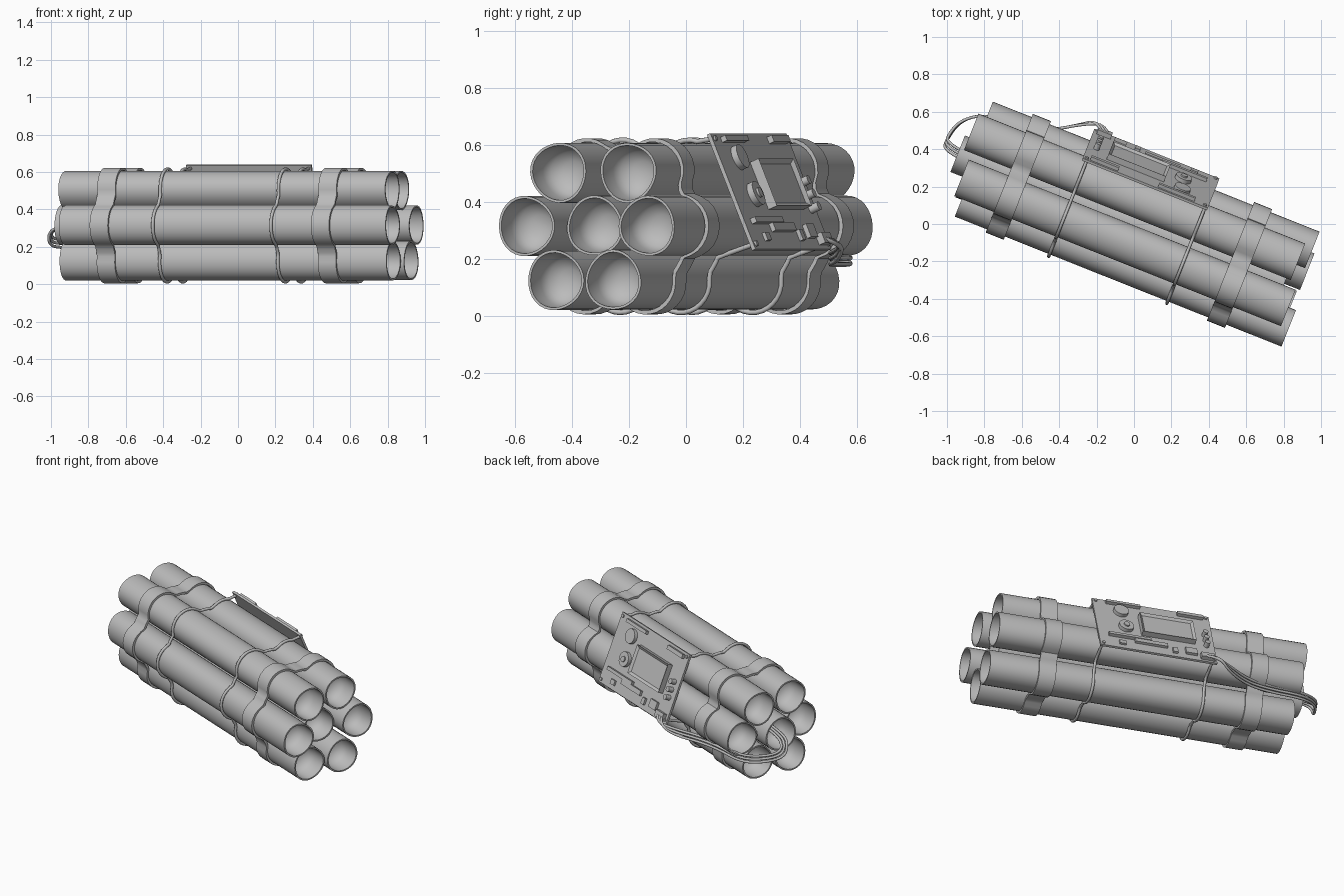
import bpy, bmesh, math
from mathutils import Matrix, Vector

cube = bpy.data.objects.get("Cube")
if cube:
    bpy.data.objects.remove(cube, do_unlink=True)

grey = bpy.data.materials.new("plain grey")
grey.use_nodes = True
grey.diffuse_color = (0.5, 0.5, 0.5, 1)
grey.node_tree.nodes["Principled BSDF"].inputs["Base Color"].default_value = (0.5, 0.5, 0.5, 1)

# Bundle frame: x runs along the tubes, y points to the back
BUNDLE = Matrix.Rotation(math.radians(-21.7), 4, "Z")
MID = 0.315
R = 0.105
LENGTH = 1.88
# name: across, height, right end
TUBES = {
    "front_middle": (-0.215, MID, 0.975),
    "centre": (0.0, MID, 0.865),
    "back_middle": (0.226, MID, 0.937),
    "front_top": (-0.11, 0.503, 0.932),
    "back_top": (0.135, 0.503, 0.889),
    "front_bottom": (-0.118, 0.125, 0.941),
    "back_bottom": (0.105, 0.125, 0.955),
}


def finish(name, data, matrix=BUNDLE, smooth=None):
    ob = bpy.data.objects.new(name, data)
    bpy.context.collection.objects.link(ob)
    ob.matrix_world = matrix
    data.materials.append(grey)
    if smooth:
        bpy.ops.object.select_all(action="DESELECT")
        ob.select_set(True)
        bpy.context.view_layer.objects.active = ob
        bpy.ops.object.shade_smooth_by_angle(angle=math.radians(smooth))
    return ob


def mesh_from(name, bm, matrix=BUNDLE, smooth=None):
    bmesh.ops.remove_doubles(bm, verts=bm.verts, dist=0.0001)
    bmesh.ops.recalc_face_normals(bm, faces=bm.faces)
    me = bpy.data.meshes.new(name)
    bm.to_mesh(me)
    bm.free()
    return finish(name, me, matrix, smooth)


def loft(name, rings, loop=False, smooth=50):
    """Skin a row of closed rings; loop joins the last ring to the first."""
    bm = bmesh.new()
    rows = [[bm.verts.new(p) for p in ring] for ring in rings]
    pairs = list(zip(rows, rows[1:])) + ([(rows[-1], rows[0])] if loop else [])
    for a, b in pairs:
        for i in range(len(a)):
            j = (i + 1) % len(a)
            bm.faces.new((a[i], a[j], b[j], b[i]))
    return mesh_from(name, bm, smooth=smooth)


def wire(name, points, radius, spline="POLY"):
    cu = bpy.data.curves.new(name, "CURVE")
    cu.dimensions = "3D"
    cu.bevel_depth = radius
    cu.bevel_resolution = 2
    cu.use_fill_caps = True
    sp = cu.splines.new(spline)
    sp.points.add(len(points) - 1)
    for p, co in zip(sp.points, points):
        p.co = (*co, 1)
    if spline == "NURBS":
        sp.order_u = 3
        sp.use_endpoint_u = True
        sp.resolution_u = 6
    return finish(name, cu)


# Tubes: slightly dented, with a deep bowl in each end
def tube_ring(x, r, v, z, phase):
    ring = []
    for i in range(32):
        a = math.tau * i / 32
        k = r * (1 + 0.025 * math.cos(3 * a + phase))
        ring.append((x, v + k * math.cos(a), z + k * math.sin(a)))
    return ring


BOWL = [(0.15, 0), (0.145, 0.04), (0.125, 0.075), (0.09, 0.093), (0, 0.096)]
for n, (name, (v, z, end)) in enumerate(TUBES.items()):
    start = end - LENGTH
    profile = [(start + d, r) for d, r in BOWL] + [(start, R), (end, R)]
    profile += [(end - d, r) for d, r in reversed(BOWL)]
    loft(name + "_tube", [tube_ring(x, r, v, z, n * 1.3) for x, r in profile])


# Outline of the bundle, sagging between the tubes
def outline(deg, lift):
    d = Vector((math.cos(math.radians(deg)), math.sin(math.radians(deg))))
    best = 0.262
    for v, z, _ in TUBES.values():
        c = Vector((v, z - MID))
        along = c.dot(d)
        gap = R * R - (c.length_squared - along * along)
        if gap > 0:
            best = max(best, along + math.sqrt(gap))
    p = d * (best + lift)
    return p.x, p.y + MID


# Wide straps
for name, x in (("left_end_strap", -0.668), ("right_end_strap", 0.605)):
    rings = []
    for deg in range(0, 360, 4):
        inner, outer = outline(deg, 0.002), outline(deg, 0.016)
        rings.append([(x - 0.052, *inner), (x + 0.052, *inner),
                      (x + 0.052, *outer), (x - 0.052, *outer)])
    loft(name, rings, loop=True, smooth=40)

# Circuit board frame: x along the tubes, y down the slope, z outward
W, H = 0.72, 0.44
down = Vector((0, 0.387, -0.922))
out = Vector((0, 0.922, 0.387))
corner = Vector((-0.385, 0.225, 0.64))
BOARD = BUNDLE @ Matrix((
    (1, down.x, out.x, corner.x),
    (0, down.y, out.y, corner.y),
    (0, down.z, out.z, corner.z),
    (0, 0, 0, 1)))


def box(name, x0, x1, y0, y1, h, base=0.0, rim=0):
    bm = bmesh.new()
    size = Matrix.Diagonal((x1 - x0, y1 - y0, h, 1))
    place = Matrix.Translation(((x0 + x1) / 2, (y0 + y1) / 2, base + h / 2))
    bmesh.ops.create_cube(bm, size=1, matrix=place @ size)
    if rim:
        top = max(bm.faces, key=lambda f: f.calc_center_median().z)
        bmesh.ops.inset_region(bm, faces=[top], thickness=rim)
        bmesh.ops.translate(bm, verts=top.verts, vec=(0, 0, -0.012))
    return mesh_from(name, bm, BOARD)


def disc(name, x, y, r, h, base=0.0):
    bm = bmesh.new()
    bmesh.ops.create_cone(bm, cap_ends=True, segments=20, radius1=r, radius2=r, depth=h,
                          matrix=Matrix.Translation((x, y, base + h / 2)))
    return mesh_from(name, bm, BOARD, smooth=40)


box("circuit_board", 0, W, 0, H, 0.014, -0.014)
box("display_frame", 0.12, 0.45, 0.11, 0.29, 0.035, rim=0.022)
disc("round_battery", 0.555, 0.095, 0.045, 0.022)
disc("buzzer", 0.54, 0.235, 0.045, 0.022)
disc("buzzer_cap", 0.54, 0.235, 0.018, 0.008, 0.022)

# Connectors and chips
CHIPS = {
    "top_connector": (0.43, 0.64, 0.015, 0.035, 0.02),
    "side_connector": (0.04, 0.2, 0.015, 0.04, 0.02),
    "long_connector": (0.4, 0.66, 0.325, 0.345, 0.02),
    "wide_chip": (0.3, 0.5, 0.345, 0.375, 0.016),
    "square_chip": (0.12, 0.19, 0.35, 0.4, 0.016),
    "small_chip": (0.56, 0.6, 0.38, 0.41, 0.012),
    "middle_chip": (0.24, 0.27, 0.37, 0.41, 0.014),
    "wire_terminal": (0.02, 0.1, 0.385, 0.425, 0.025),
}
for name, dims in CHIPS.items():
    box(name, *dims)
for i in range(3):
    disc(f"capacitor_{i + 1}", 0.05, 0.19 + 0.05 * i, 0.016, 0.035)
for i, (x, y) in enumerate((x, y) for x in (0.02, W - 0.02) for y in (0.02, H - 0.02)):
    disc(f"corner_screw_{i + 1}", x, y, 0.01, 0.008)

# Thin tie wires from the board's lower edge round the bundle to its upper edge
low = corner + down * (H - 0.02)
high = corner + down * 0.02
for name, x in (("left_tie_wire", -0.36), ("right_tie_wire", 0.32)):
    path = [(x, low.y, low.z)]
    path += [(x, *outline(-deg, 0.009)) for deg in range(20, 304, 4)]
    path.append((x, high.y, high.z))
    wire(name, path, 0.009)

# Lead wires running along the back and looping into the centre tube
for i in range(3):
    s = 0.02 * (i - 1)
    wire(f"lead_wire_{i + 1}", [
        (-0.33 + s, 0.4, 0.27), (-0.37 + s, 0.44, 0.25), (-0.46, 0.39, 0.215 + s),
        (-0.6, 0.3, 0.2 + s), (-0.75, 0.262, 0.2 + s), (-0.96, 0.25, 0.2 + s),
        (-1.07, 0.17, 0.215 + s), (-1.1, 0.05 + s, 0.225 + s), (-1.09, 0.02 + s, 0.285),
        (-1.0, s, 0.31), (-0.86, s, 0.315)], 0.008, "NURBS")
